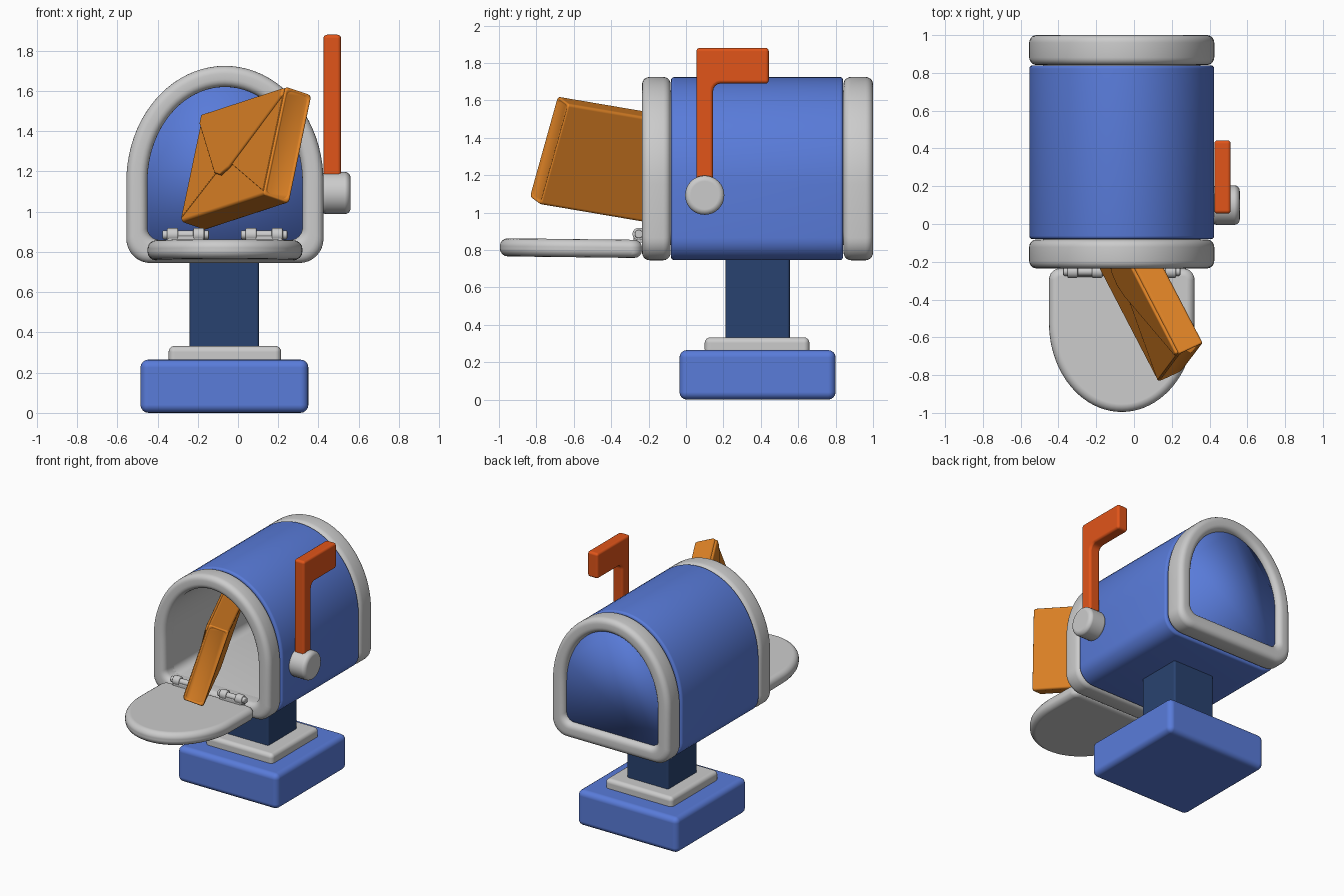
import bpy, bmesh, math
from mathutils import Vector, Matrix

if "Cube" in bpy.data.objects:
    bpy.data.objects.remove(bpy.data.objects["Cube"])

CX = -0.065


def material(name, col):
    m = bpy.data.materials.new(name)
    m.diffuse_color = (*col, 1)
    m.use_nodes = True
    m.node_tree.nodes["Principled BSDF"].inputs["Base Color"].default_value = m.diffuse_color
    return m


BLUE = material("blue", (0.10, 0.20, 0.70))
NAVY = material("navy", (0.022, 0.055, 0.16))
RED = material("red", (0.75, 0.09, 0.01))
ORANGE = material("orange", (0.78, 0.24, 0.02))


def finish(name, bm, mat=None, bevel=0, segs=4, matrix=None):
    bmesh.ops.recalc_face_normals(bm, faces=bm.faces)
    me = bpy.data.meshes.new(name)
    bm.to_mesh(me)
    bm.free()
    ob = bpy.data.objects.new(name, me)
    bpy.context.collection.objects.link(ob)
    if mat:
        me.materials.append(mat)
    if matrix:
        ob.matrix_world = matrix
    for p in me.polygons:
        p.use_smooth = True
    if bevel:
        b = ob.modifiers.new("round", 'BEVEL')
        b.width, b.segments = bevel, segs
        b.limit_method, b.angle_limit = 'ANGLE', math.radians(40)
        b.harden_normals = True
    return ob


def box(name, lo, hi, mat=None, bevel=0.02, matrix=None):
    bm = bmesh.new()
    bmesh.ops.create_cube(bm, size=1)
    lo, hi = Vector(lo), Vector(hi)
    for v in bm.verts:
        v.co = v.co * (hi - lo) + (lo + hi) / 2
    return finish(name, bm, mat, bevel, matrix=matrix)


def prism(name, pts, depth, mat=None, bevel=0.02, matrix=None):
    """Extrude a closed outline of 3D points along the vector depth."""
    bm = bmesh.new()
    f = bm.faces.new([bm.verts.new(p) for p in pts])
    new = bmesh.ops.extrude_face_region(bm, geom=[f], use_keep_orig=True)["geom"]
    bmesh.ops.translate(bm, vec=depth, verts=[v for v in new if isinstance(v, bmesh.types.BMVert)])
    return finish(name, bm, mat, bevel, matrix=matrix)


def cyl(name, center, r, length, bevel=0.01):
    """Cylinder lying along x."""
    bm = bmesh.new()
    bmesh.ops.create_cone(bm, cap_ends=True, segments=32, radius1=r, radius2=r, depth=length,
                          matrix=Matrix.Translation(center) @ Matrix.Rotation(math.pi / 2, 4, 'Y'))
    return finish(name, bm, None, bevel)


def arch(w, z0, z1, r, zc=1.15):
    """Mailbox outline: flat bottom with round corners, elliptical top."""
    pts = []
    for sx, a0 in ((-1, 180), (1, 270)):
        for i in range(9):
            a = math.radians(a0 + 90 * i / 8)
            pts.append((CX + sx * (w - r) + r * math.cos(a), z0 + r + r * math.sin(a)))
    for i in range(41):
        a = math.pi * i / 40
        pts.append((CX + w * math.cos(a), zc + (z1 - zc) * math.sin(a)))
    return pts


OUTER = arch(0.49, 0.745, 1.725, 0.12)
INNER = arch(0.385, 0.86, 1.62, 0.06)


def band(name, t0, t1, y0, y1, r, mat=None):
    """Tube between the outer (t=0) and inner (t=1) outlines, rounded section."""
    sec = []
    for tc, yc, a0, st, sy in ((t1, y1, 0, -1, -1), (t0, y1, 90, 1, -1), (t0, y0, 180, 1, 1), (t1, y0, 270, -1, 1)):
        for i in range(6):
            a = math.radians(a0 + 18 * i)
            sec.append((tc + (st + math.cos(a)) * r / 0.11, yc + (sy + math.sin(a)) * r))
    bm = bmesh.new()
    loops = [[bm.verts.new((o[0] + (i[0] - o[0]) * t, y, o[1] + (i[1] - o[1]) * t))
              for o, i in zip(OUTER, INNER)] for t, y in sec]
    n = len(OUTER)
    for k, a in enumerate(loops):
        b = loops[(k + 1) % len(loops)]
        for j in range(n):
            bm.faces.new((a[j], a[(j + 1) % n], b[(j + 1) % n], b[j]))
    return finish(name, bm, mat)


# base, plate and post
box("base", (-0.485, -0.035, 0), (0.35, 0.80, 0.265), BLUE, 0.04)
box("base_plate", (-0.345, 0.10, 0.24), (0.215, 0.66, 0.333), None, 0.03)
box("post", (-0.24, 0.21, 0.28), (0.105, 0.555, 0.80), NAVY, 0.015)

# mailbox shell, rims, lining and back wall
band("body_shell", 0.005, 0.75, -0.08, 0.84, 0.018, BLUE)
band("front_rim", 0, 1, -0.235, -0.082, 0.04)
band("rear_rim", 0, 1, 0.842, 1.0, 0.04)
band("lining", 0.7, 1, -0.15, 0.92, 0.005)
BACK = arch(0.40, 0.845, 1.635, 0.07)
prism("back_wall", [(x, 0.92, z) for x, z in BACK], (0, 0.04, 0), BLUE, 0)

# open door and hinges
prism("door", [(x, -0.235 - (z - 0.86), 0.757 + 0.012 * (z - 0.86)) for x, z in INNER],
      (0, 0, 0.097), None, 0.042)
for side, hx in (("left", -0.26), ("right", 0.13)):
    cyl(side + "_hinge_pin", (hx, -0.252, 0.885), 0.022, 0.23, 0.006)
    for k, dx in enumerate((-0.065, 0.065)):
        cyl(f"{side}_hinge_knuckle_{k}", (hx + dx, -0.252, 0.885), 0.034, 0.055, 0.008)
    box(side + "_hinge_leaf", (hx - 0.09, -0.28, 0.84), (hx + 0.09, -0.225, 0.88), None, 0.006)

# signal flag and pivot knob
cyl("flag_knob", (0.485, 0.10, 1.093), 0.105, 0.15, 0.03)
fillet = [(0.145 + 0.04 * (1 - math.cos(a)), 1.69 - 0.04 * (1 - math.sin(a)))
          for a in (0, math.pi / 8, math.pi / 4, math.pi * 3 / 8, math.pi / 2)]
flag = [(0.055, 1.1), (0.145, 1.1)] + fillet + [(0.443, 1.69), (0.443, 1.88), (0.055, 1.88)]
prism("flag", [(0.425, y, z) for y, z in flag], (0.087, 0, 0), RED, 0.018)

# envelope: local x = length, y = height, z = flap side
L = Vector((0.456, -0.877, 0.149)).normalized()
H = Vector((0.188, 0.282, 0.941))
H = (H - L * H.dot(L)).normalized()
N = L.cross(H)
frame = Matrix((L, H, N)).transposed().to_4x4()
frame.translation = (0.04, -0.335, 1.265)
A, B, T = 0.46, 0.285, 0.08
bm = bmesh.new()
bmesh.ops.create_cube(bm, size=1)
for v in bm.verts:
    v.co *= Vector((2 * A, 2 * B, 2 * T - 0.012))
ends = [f for f in bm.faces if abs(f.normal.x) > 0.9]
bmesh.ops.inset_individual(bm, faces=ends, thickness=0.025, depth=-0.012)
finish("envelope", bm, ORANGE, 0.016, 3, frame)

# envelope flap and the two folded side pieces
z = T - 0.02
prism("envelope_flap", [(-A + 0.015, B - 0.01, z), (-A + 0.015, B - 0.06, z), (-0.15, -0.08, z), (-0.08, -0.10, z),
                        (0.0, -0.07, z), (A - 0.015, B - 0.05, z), (A - 0.015, B - 0.01, z)],
      (0, 0, 0.028), ORANGE, 0.01, frame)
for side, s in (("rear", -1), ("front", 1)):
    prism("envelope_fold_" + side, [(s * (A - 0.015), B - 0.04, z), (s * (A - 0.015), -B + 0.02, z), (-0.06, -0.02, z)],
          (0, 0, 0.018), ORANGE, 0.004, frame)
